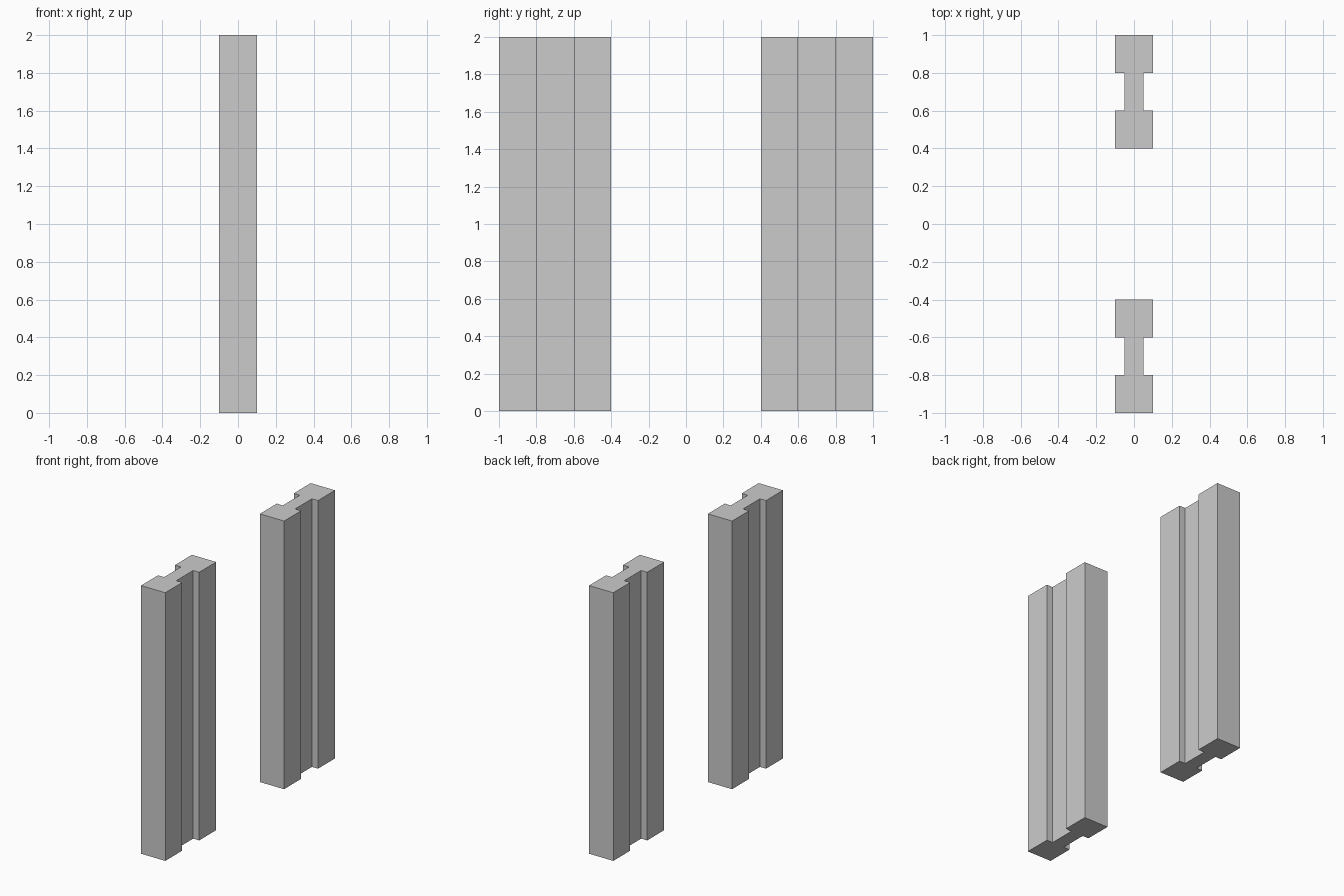
import bpy, bmesh

if "Cube" in bpy.data.objects:
    bpy.data.objects.remove(bpy.data.objects["Cube"])

HEIGHT = 2.0
FLANGE, WEB = 0.1, 0.05  # half widths in x

# Right half of the I-shaped cross-section, along y from the column centre
half = [(FLANGE, -0.3), (FLANGE, -0.1), (WEB, -0.1),
        (WEB, 0.1), (FLANGE, 0.1), (FLANGE, 0.3)]
profile = half + [(-x, y) for x, y in reversed(half)]


def add_column(name, y):
    """Extrude the I-profile upward into a closed column."""
    bm = bmesh.new()
    base = bm.faces.new([bm.verts.new((px, py, 0)) for px, py in profile])
    top = bmesh.ops.extrude_face_region(bm, geom=[base], use_keep_orig=True)
    verts = [v for v in top["geom"] if isinstance(v, bmesh.types.BMVert)]
    bmesh.ops.translate(bm, verts=verts, vec=(0, 0, HEIGHT))
    bmesh.ops.recalc_face_normals(bm, faces=bm.faces)
    mesh = bpy.data.meshes.new(name)
    bm.to_mesh(mesh)
    bm.free()
    obj = bpy.data.objects.new(name, mesh)
    obj.location.y = y
    bpy.context.collection.objects.link(obj)


# Front and back columns
add_column("front_column", -0.7)
add_column("back_column", 0.7)
